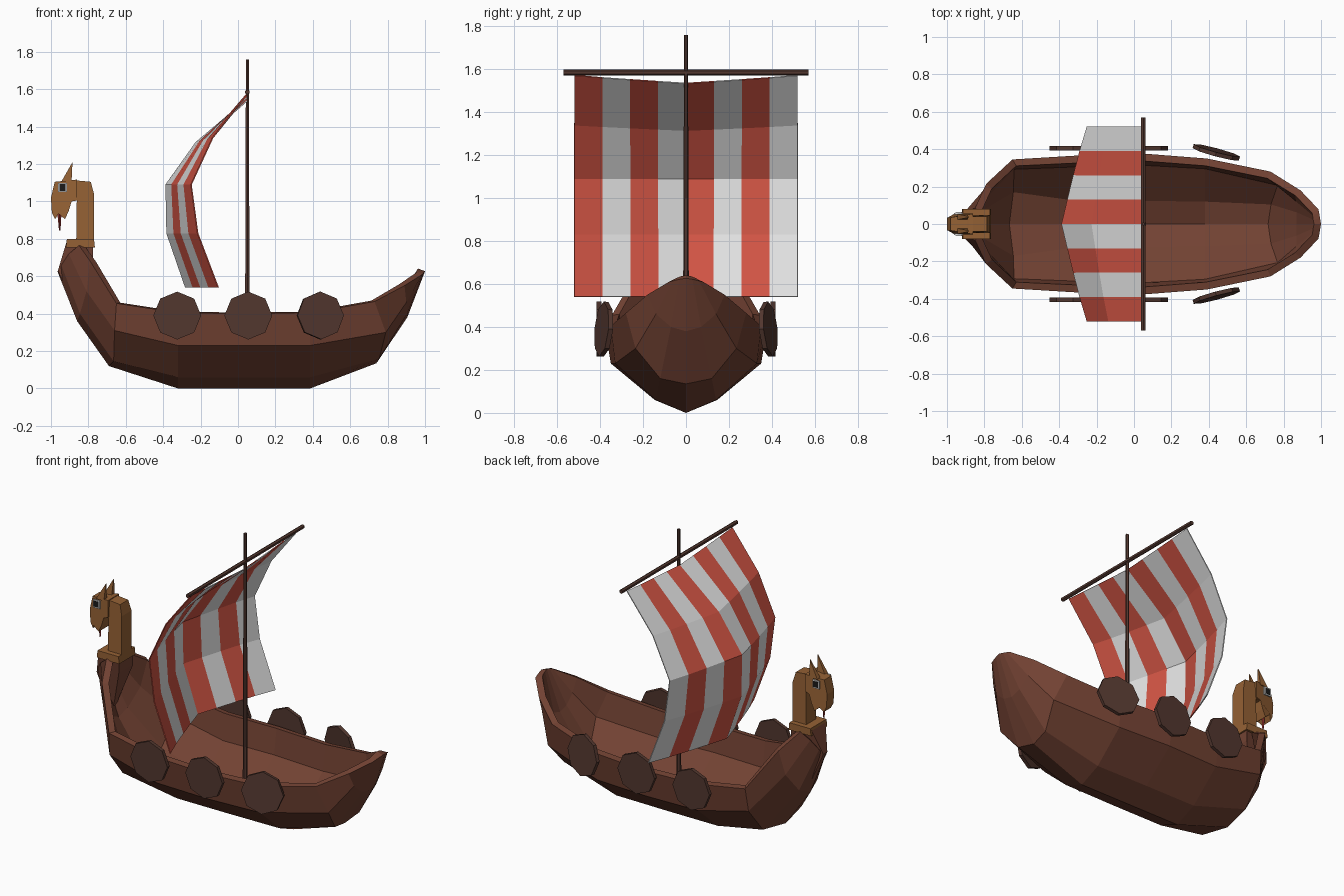
import bpy, bmesh, math
from mathutils import Matrix, Vector

cube = bpy.data.objects.get("Cube")
if cube:
    bpy.data.objects.remove(cube, do_unlink=True)


def material(name, rgb):
    m = bpy.data.materials.new(name)
    m.use_nodes = True
    m.diffuse_color = (*rgb, 1)
    bsdf = m.node_tree.nodes["Principled BSDF"]
    bsdf.inputs["Base Color"].default_value = (*rgb, 1)
    bsdf.inputs["Roughness"].default_value = 0.9
    return m


HULL = material("hull brown", (0.17, 0.055, 0.033))
DARK = material("dark wood", (0.085, 0.038, 0.028))
CARVED = material("carved wood", (0.30, 0.12, 0.035))
RED = material("sail red", (0.64, 0.09, 0.058))
WHITE = material("sail white", (0.76, 0.76, 0.76))
BLACK = material("eye black", (0.01, 0.01, 0.01))
TONGUE = material("tongue red", (0.30, 0.03, 0.025))


def make(name, verts, faces, *mats):
    me = bpy.data.meshes.new(name)
    me.from_pydata(verts, [], faces)
    bm = bmesh.new()
    bm.from_mesh(me)
    bmesh.ops.recalc_face_normals(bm, faces=bm.faces[:])
    bm.to_mesh(me)
    bm.free()
    for m in mats:
        me.materials.append(m)
    ob = bpy.data.objects.new(name, me)
    bpy.context.collection.objects.link(ob)
    return ob


def solidify(ob, thickness, offset):
    mod = ob.modifiers.new("thickness", "SOLIDIFY")
    mod.thickness = thickness
    mod.offset = offset


def prism(name, profile, half, mat, y=0.0):
    """Extrude an (x, z) outline along y; half is a number or a function of x, z."""
    n = len(profile)
    w = half if callable(half) else (lambda x, z: half)
    verts = [(x, y + s * w(x, z), z) for s in (-1, 1) for x, z in profile]
    faces = [list(range(n)), list(range(2 * n - 1, n - 1, -1))]
    faces += [(i, (i + 1) % n, n + (i + 1) % n, n + i) for i in range(n)]
    return make(name, verts, faces, mat)


def rod(name, start, end, r1, r2, sides, mat):
    bm = bmesh.new()
    a, b = Vector(start), Vector(end)
    rot = (b - a).to_track_quat('Z', 'Y').to_matrix().to_4x4()
    bmesh.ops.create_cone(bm, cap_ends=True, segments=sides, radius1=r1, radius2=r2,
                          depth=(b - a).length,
                          matrix=Matrix.Translation((a + b) / 2) @ rot)
    ob = make(name, [], [], mat)
    bm.to_mesh(ob.data)
    bm.free()
    return ob


# Hull: each station lists rim, side, bilge and keel points for one half
stations = [
    [(-.85, .085, .765), (-.905, .065, .72), (-.945, .035, .66), (-.965, 0, .625)],
    [(-.79, .215, .68), (-.81, .175, .52), (-.845, .09, .40), (-.86, 0, .36)],
    [(-.65, .345, .455), (-.66, .325, .31), (-.665, .19, .145), (-.69, 0, .12)],
    [(-.32, .365, .405), (-.32, .34, .23), (-.32, .145, .06), (-.32, 0, 0)],
    [(.03, .378, .40), (.03, .35, .23), (.03, .145, .06), (.03, 0, 0)],
    [(.39, .350, .405), (.385, .33, .23), (.385, .14, .06), (.385, 0, 0)],
    [(.73, .28, .465), (.79, .235, .30), (.755, .12, .16), (.74, 0, .135)],
    [(.89, .18, .55), (.90, .14, .46), (.905, .07, .40), (.905, 0, .38)],
    [(.985, .08, .61), (.99, .06, .615), (.995, .03, .622), (1, 0, .627)],
]
verts, faces = [], []
for st in stations:
    verts += st + [(x, -y, z) for x, y, z in reversed(st[:3])]
for i in range(len(stations) - 1):
    for j in range(6):
        a = i * 7 + j
        faces.append((a, a + 1, a + 8, a + 7))
hull = make("hull", verts, faces, HULL)
if sum(p.normal.z * p.area for p in hull.data.polygons) > 0:
    hull.data.flip_normals()
solidify(hull, 0.04, -1)

# Stem post joining the bow to the carved neck
prism("stem_post", [(-.963, .63), (-.915, .79), (-.775, .77), (-.775, .69), (-.84, .48), (-.86, .40)],
      lambda x, z: .02 if x < -.95 or z < .5 else .07, HULL)
prism("neck_collar", [(-.92, .755), (-.915, .80), (-.77, .80), (-.765, .755)], .08, CARVED)

# Carved figurehead: neck, skull, jaw
prism("figurehead_neck", [(-.865, .79), (-.77, .79), (-.77, 1.04), (-.787, 1.105), (-.89, 1.115),
                          (-.89, 1.0), (-.862, 1.005)],
      lambda x, z: .048 if z < 1.1 else .04, CARVED)
prism("figurehead_skull", [(-.86, 1.117), (-.98, 1.105), (-1.0, 1.02), (-.995, .94), (-.978, .905),
                           (-.96, .935), (-.925, .905), (-.905, .95), (-.89, 1.0), (-.86, 1.01)],
      lambda x, z: .035 if x < -.97 else .055, CARVED)
rod("tongue", (-.955, 0, .95), (-.953, 0, .845), .012, .004, 4, TONGUE)
for s, side in ((1, "left"), (-1, "right")):
    prism(side + "_ear", [(-.945, 1.105), (-.885, 1.21), (-.89, 1.105)],
          lambda x, z: .003 if z > 1.15 else .015, CARVED, s * .038)
    prism(side + "_eye_white", [(-.962, 1.05), (-.962, 1.1), (-.915, 1.1), (-.915, 1.05)],
          .004, WHITE, s * .055)
    prism(side + "_pupil", [(-.955, 1.057), (-.955, 1.093), (-.922, 1.093), (-.922, 1.057)],
          .004, BLACK, s * .057)

# Mast and yard
rod("mast", (.05, 0, .03), (.05, 0, 1.76), .015, .009, 6, DARK)
rod("yard", (.05, -.57, 1.585), (.05, .57, 1.585), .013, .013, 6, DARK)

# Sail rows: edge x, edge z, centre x, centre z
rows = [(.045, 1.572, .045, 1.535), (-.135, 1.34, -.225, 1.315), (-.25, 1.09, -.385, 1.09),
        (-.215, .83, -.38, .83), (-.105, .54, -.28, .54)]
verts, faces = [], []
for ex, ez, cx, cz in rows:
    for k in range(9):
        t = 1 - abs(k - 4) / 4
        t = t ** 0.9
        verts.append((ex + (cx - ex) * t, -.52 + .13 * k, ez + (cz - ez) * t))
for i in range(4):
    for k in range(8):
        a = i * 9 + k
        faces.append((a, a + 1, a + 10, a + 9))
sail = make("sail", verts, faces, RED, WHITE)
for p in sail.data.polygons:
    p.material_index = int((p.center.y + .52) / .13) % 2
solidify(sail, 0.006, 0)

# Octagonal shields along both sides, the rear pair turned with the hull
for s, side in ((1, "left"), (-1, "right")):
    for name, x, y, yaw in (("front", -.325, .405, 0), ("middle", .055, .405, 0), ("rear", .44, .383, 15)):
        ob = rod(f"{side}_{name}_shield", (0, 0, -.011), (0, 0, .011), .128, .128, 8, DARK)
        tilt = 5 if yaw else 0
        ob.matrix_world = (Matrix.Translation((x, s * y, .39))
                           @ Matrix.Rotation(math.radians(-s * yaw), 4, 'Z')
                           @ Matrix.Rotation(math.radians(90 + s * tilt), 4, 'X'))
